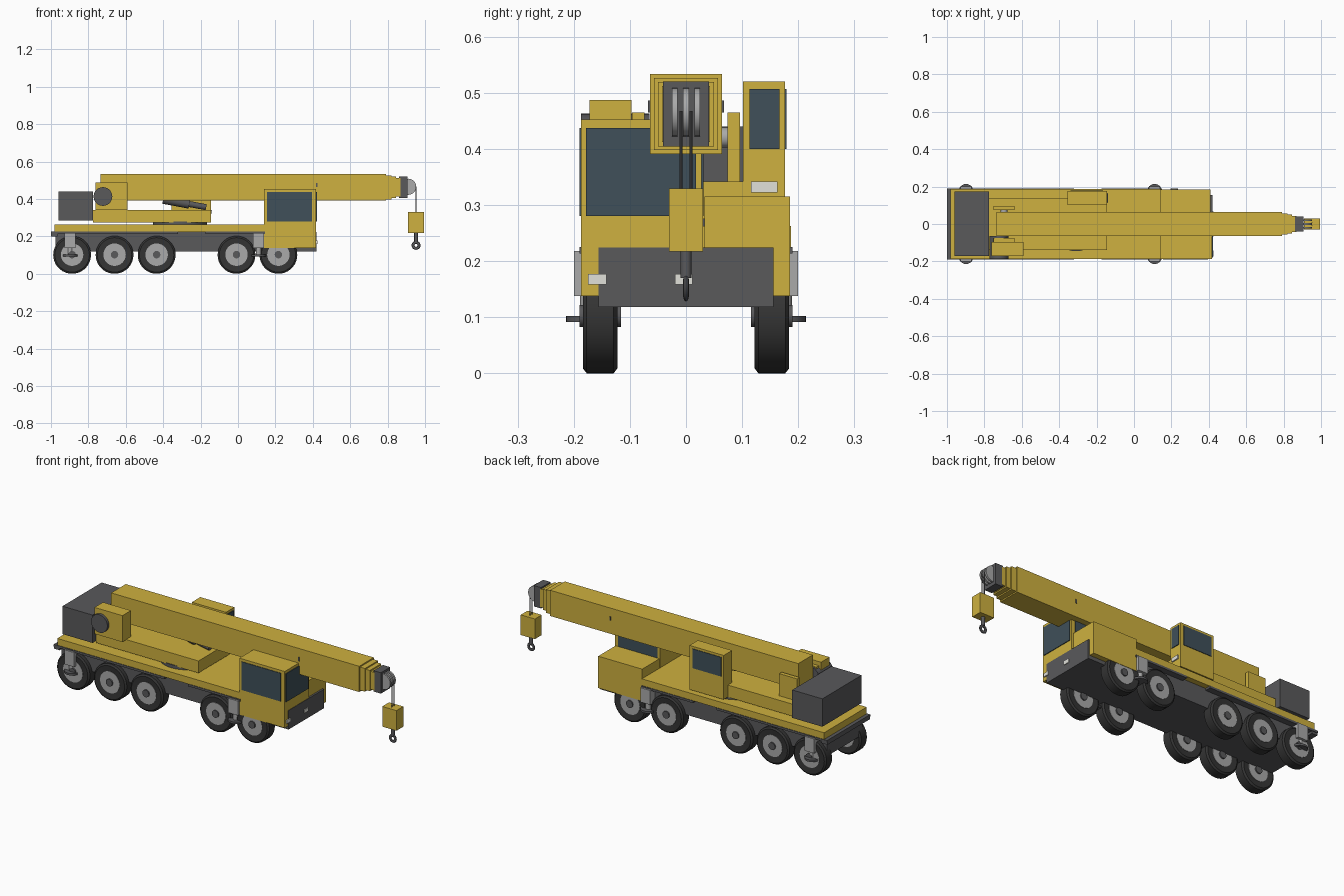
import bpy, bmesh, math
from mathutils import Vector

if "Cube" in bpy.data.objects:
    bpy.data.objects.remove(bpy.data.objects["Cube"])


def material(name, rgb):
    m = bpy.data.materials.new(name)
    m.diffuse_color = (*rgb, 1)
    m.use_nodes = True
    m.node_tree.nodes["Principled BSDF"].inputs["Base Color"].default_value = m.diffuse_color
    return m


YELLOW = material("yellow_paint", (0.62, 0.44, 0.05))
DARK = material("dark_grey", (0.1, 0.1, 0.105))
RUBBER = material("rubber", (0.035, 0.035, 0.035))
STEEL = material("steel", (0.4, 0.4, 0.4))
GLASS = material("glass", (0.05, 0.08, 0.1))
LAMP = material("lamp", (0.75, 0.75, 0.7))


def finish(name, bm, mat, smooth=False):
    bmesh.ops.recalc_face_normals(bm, faces=bm.faces)
    me = bpy.data.meshes.new(name)
    bm.to_mesh(me)
    bm.free()
    ob = bpy.data.objects.new(name, me)
    bpy.context.collection.objects.link(ob)
    me.materials.append(mat)
    if smooth:
        bpy.ops.object.select_all(action='DESELECT')
        bpy.context.view_layer.objects.active = ob
        ob.select_set(True)
        bpy.ops.object.shade_smooth_by_angle(angle=math.radians(30))
    return ob


def box(name, x, y, z, mat):
    """Box from (min, max) ranges."""
    bm = bmesh.new()
    bmesh.ops.create_cube(bm, size=1)
    for v in bm.verts:
        v.co = [(r[0] + r[1]) / 2 + c * (r[1] - r[0]) for r, c in zip((x, y, z), v.co)]
    return finish(name, bm, mat)


def rod(name, a, b, r, mat, seg=32):
    """Cylinder between two points."""
    a, b = Vector(a), Vector(b)
    bm = bmesh.new()
    bmesh.ops.create_cone(bm, cap_ends=True, segments=seg, radius1=r, radius2=r, depth=(b - a).length)
    rot = (b - a).to_track_quat('Z', 'Y')
    for v in bm.verts:
        v.co = rot @ v.co + (a + b) / 2
    return finish(name, bm, mat, True)


def lathe(name, profile, centre, mat, seg=36):
    """Spin a closed (radius, y) profile around the y axis."""
    bm = bmesh.new()
    rings = []
    for i in range(seg):
        t = 2 * math.pi * i / seg
        rings.append([bm.verts.new(Vector(centre) + Vector((r * math.sin(t), y, r * math.cos(t))))
                      for r, y in profile])
    n = len(profile)
    for i in range(seg):
        p, q = rings[i], rings[(i + 1) % seg]
        for j in range(n):
            k = (j + 1) % n
            bm.faces.new((p[j], p[k], q[k], q[j]))
    return finish(name, bm, mat, True)


# Wheels: tyre, rim and hub on five axles
TYRE = [(0.058, -0.028), (0.092, -0.031), (0.101, -0.024), (0.101, 0.024), (0.092, 0.031), (0.058, 0.028)]
for i, x in enumerate((-0.887, -0.66, -0.435, -0.008, 0.216)):
    for side in (-1, 1):
        y = side * 0.153
        lathe(f"tyre_{i}_{side}", TYRE, (x, y, 0.101), RUBBER)
        rod(f"rim_{i}_{side}", (x, y - 0.03, 0.102), (x, y + 0.03, 0.102), 0.06, STEEL)
        rod(f"hub_{i}_{side}", (x, y - 0.037, 0.102), (x, y + 0.037, 0.102), 0.02, DARK, 20)

# Carrier chassis and deck
box("chassis_frame", (-0.975, 0.42), (-0.156, 0.156), (0.118, 0.224), DARK)
box("carrier_deck", (-0.98, 0.15), (-0.187, 0.187), (0.224, 0.262), YELLOW)
box("rear_bumper", (-1.0, -0.965), (-0.187, 0.187), (0.2, 0.225), DARK)
for s in (-1, 1):
    ys = sorted((s * 0.12, s * 0.19))
    box(f"rear_fender_{s}", (-1.0, -0.32), ys, (0.213, 0.225), DARK)
    box(f"front_fender_{s}", (-0.175, 0.145), ys, (0.213, 0.225), DARK)
    # Outriggers
    for n, x in (("rear", -0.898), ("front", 0.11)):
        box(f"{n}_outrigger_{s}", (x - 0.03, x + 0.03), sorted((s * 0.145, s * 0.2)), (0.138, 0.218), STEEL)
        rod(f"{n}_outrigger_rod_{s}", (x, s * 0.174, 0.1), (x, s * 0.174, 0.14), 0.015, STEEL, 16)
        rod(f"{n}_outrigger_pad_{s}", (x, s * 0.174, 0.091), (x, s * 0.174, 0.102), 0.04, DARK, 24)

# Driver cab with windows and headlights
box("driver_cab", (0.14, 0.418), (-0.187, 0.028), (0.138, 0.452), YELLOW)
box("windscreen", (0.41, 0.422), (-0.178, 0.018), (0.28, 0.437), GLASS)
box("cab_left_window", (0.155, 0.395), (-0.19, -0.18), (0.28, 0.437), GLASS)
box("cab_right_window", (0.155, 0.395), (0.02, 0.031), (0.28, 0.437), GLASS)
box("headlight_left", (0.41, 0.424), (-0.175, -0.142), (0.158, 0.177), LAMP)
box("headlight_right", (0.41, 0.424), (-0.02, 0.012), (0.158, 0.177), LAMP)
box("engine_housing", (0.14, 0.41), (0.033, 0.185), (0.138, 0.315), YELLOW)

# Slewing upper structure
rod("turntable", (-0.31, 0, 0.255), (-0.31, 0, 0.28), 0.145, DARK, 40)
box("slewing_deck", (-0.775, -0.145), (-0.14, 0.14), (0.275, 0.342), YELLOW)
box("counterweight", (-0.96, -0.775), (-0.17, 0.174), (0.285, 0.44), DARK)
box("winch_housing", (-0.762, -0.59), (-0.172, -0.097), (0.34, 0.487), YELLOW)
rod("winch_drum", (-0.722, -0.187, 0.413), (-0.722, -0.065, 0.413), 0.05, DARK)
for s in (-1, 1):
    box(f"boom_bracket_{s}", (-0.75, -0.64), sorted((s * 0.074, s * 0.096)), (0.335, 0.465), YELLOW)
rod("boom_pivot", (-0.695, -0.09, 0.42), (-0.695, 0.09, 0.42), 0.018, STEEL, 20)

# Operator cab
box("operator_cab", (-0.355, -0.145), (0.102, 0.176), (0.275, 0.52), YELLOW)
box("operator_windscreen", (-0.15, -0.141), (0.113, 0.167), (0.40, 0.507), GLASS)
box("operator_side_window", (-0.34, -0.165), (0.17, 0.179), (0.40, 0.507), GLASS)
box("operator_work_light", (-0.15, -0.138), (0.116, 0.163), (0.322, 0.342), LAMP)

# Lift cylinder
rod("lift_cylinder", (-0.17, 0, 0.356), (-0.29, 0, 0.378), 0.016, DARK)
rod("lift_cylinder_body", (-0.26, 0, 0.372), (-0.4, 0, 0.398), 0.024, DARK)

# Telescopic boom, each section nested in the last
for i, (x0, x1, w, h) in enumerate(((-0.735, 0.79, 0.064, 0.0715), (0.7, 0.82, 0.057, 0.0645),
                                    (0.7, 0.845, 0.05, 0.0575), (0.7, 0.868, 0.043, 0.05))):
    box(f"boom_section_{i}", (x0, x1), (-w, w), (0.462 - h, 0.462 + h), YELLOW)
box("boom_pin", (0.416, 0.424), (-0.068, 0.068), (0.465, 0.486), DARK)
box("boom_head", (0.862, 0.907), (-0.041, 0.041), (0.404, 0.52), DARK)
for i in (-1, 0, 1):
    rod(f"sheave_{i}", (0.91, i * 0.02 - 0.005, 0.465), (0.91, i * 0.02 + 0.005, 0.465), 0.043, STEEL)

# Hoist ropes, hook block and hook
for s in (-1, 1):
    rod(f"hoist_rope_{s}", (0.952, s * 0.009, 0.325), (0.952, s * 0.009, 0.467), 0.0025, DARK, 8)
box("hook_block", (0.908, 0.995), (-0.03, 0.03), (0.217, 0.329), YELLOW)
rod("hook_neck", (0.952, 0, 0.17), (0.952, 0, 0.22), 0.01, DARK, 16)
HOOK = [(0.016 + 0.008 * math.cos(a), 0.005 * math.sin(a)) for a in (k * math.pi / 4 for k in range(8))]
lathe("hook", HOOK, (0.952, 0, 0.152), DARK, 24)
